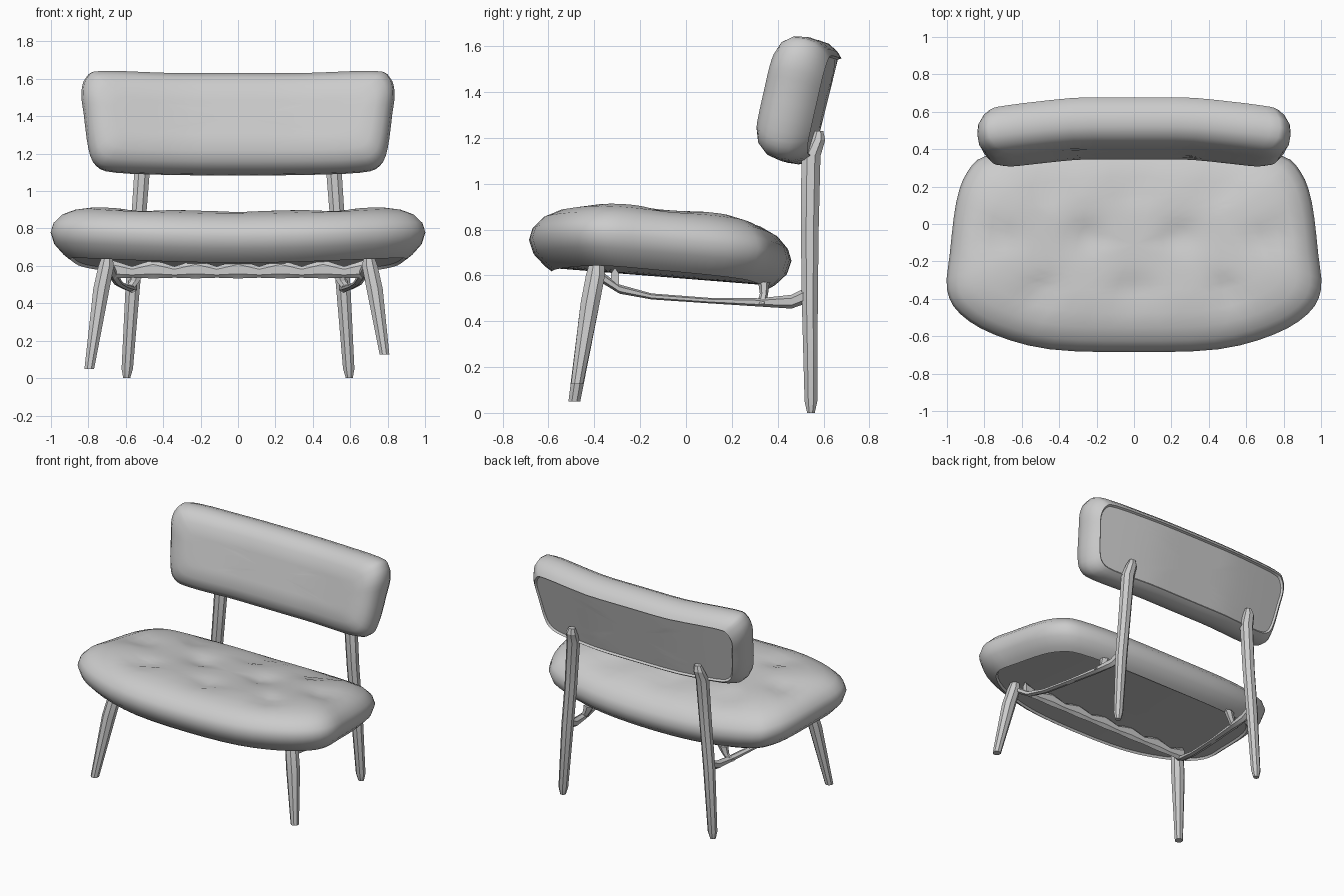
import bpy, bmesh, math
from mathutils import Vector

if "Cube" in bpy.data.objects:
    bpy.data.objects.remove(bpy.data.objects["Cube"])


def finish(bm, name, angle):
    bmesh.ops.recalc_face_normals(bm, faces=bm.faces)
    me = bpy.data.meshes.new(name)
    bm.to_mesh(me)
    bm.free()
    ob = bpy.data.objects.new(name, me)
    bpy.context.collection.objects.link(ob)
    bpy.ops.object.select_all(action='DESELECT')
    ob.select_set(True)
    bpy.context.view_layer.objects.active = ob
    bpy.ops.object.shade_smooth_by_angle(angle=math.radians(angle))
    return ob


def outline(half, k=3):
    """Mirror a half outline in x and smooth it with a closed spline."""
    pts = [Vector(p) for p in half]
    pts += [Vector((-p.x, p.y)) for p in reversed(pts[1:-1])]
    n, out = len(pts), []
    for i in range(n):
        a, b, c, d = (pts[(i + j) % n] for j in (-1, 0, 1, 2))
        for s in range(k):
            t = s / k
            out.append(0.5 * (2 * b + (c - a) * t + (2 * a - 5 * b + 4 * c - d) * t * t
                              + (3 * b - a - 3 * c + d) * t ** 3))
    return out


def cushion(name, shape, rim, place, fill=9):
    """Skin rim rings (inset, height), filling both faces to their centres."""
    ax = max(abs(p.x) for p in shape)
    ay = max(abs(p.y) for p in shape)
    rings = []
    (d0, h0), (d1, h1) = rim[0], rim[-1]
    rings += [(d0, i / fill, h0) for i in range(1, fill)]
    rings += [(d, 1, h) for d, h in rim]
    rings += [(d1, i / fill, h1) for i in range(fill - 1, 0, -1)]
    bm = bmesh.new()
    loops = [[bm.verts.new(place(p.x * (1 - d / ax) * s, p.y * (1 - d / ay) * s, h)) for p in shape]
             for d, s, h in rings]
    n = len(shape)
    for a, b in zip(loops, loops[1:]):
        for i in range(n):
            j = (i + 1) % n
            bm.faces.new((a[i], a[j], b[j], b[i]))
    for loop, h in ((loops[0], h0), (loops[-1], h1)):
        c = bm.verts.new(place(0, 0, h))
        for i in range(n):
            bm.faces.new((loop[i], loop[(i + 1) % n], c))
    return finish(bm, name, 40)


def bar(name, path, u, v, sides=8):
    """Loft a bar through (x, y, z, half_u, half_v) with sections in the u-v plane."""
    u, v = Vector(u), Vector(v)
    bm = bmesh.new()
    loops = []
    for x, y, z, a, b in path:
        ang = [2 * math.pi * (i + 0.5) / sides for i in range(sides)]
        loops.append([bm.verts.new(Vector((x, y, z)) + u * a * math.cos(t) + v * b * math.sin(t))
                      for t in ang])
    for p, q in zip(loops, loops[1:]):
        for i in range(sides):
            j = (i + 1) % sides
            bm.faces.new((p[i], p[j], q[j], q[i]))
    bm.faces.new(loops[0])
    bm.faces.new(loops[-1])
    return finish(bm, name, 25)


X, Y, Z = (1, 0, 0), (0, 1, 0), (0, 0, 1)

# Tufted seat: raised at the sides, tilted to the back
tufts = [(x, 0.2) for x in (-0.46, 0, 0.46)] + [(x, -0.07) for x in (-0.72, -0.24, 0.24, 0.72)] \
    + [(x, -0.36) for x in (-0.5, 0, 0.5)]


def seat_place(x, y, h):
    y -= 0.11
    z = 0.70 - 0.08 * y + 0.055 * x * x + h
    if h > 0.1:
        z -= sum(0.03 * math.exp(-((x - a) ** 2 + (y - b) ** 2) / 0.008) for a, b in tufts)
    return (x, y, z)


seat_half = [(0, -.575), (.45, -.56), (.75, -.48), (.93, -.37), (1, -.24), (.985, -.05), (.95, .23),
             (.89, .39), (.78, .48), (.45, .55), (0, .57)]
cushion("seat", outline(seat_half),
        [(.11, -.115), (.10, -.13), (.07, -.11), (.02, -.06), (0, 0), (.015, .05), (.06, .1),
         (.13, .135), (.21, .155), (.3, .163)], seat_place)

# Curved, leaning backrest with a recessed rear panel
lean = math.radians(14)


def back_place(x, v, h):
    bend = -0.06 * min(1.2, max(0, (abs(x) - 0.28) / 0.5)) ** 1.2
    return (x, 0.51 + bend + v * math.sin(lean) + h * math.cos(lean),
            1.363 + v * math.cos(lean) - h * math.sin(lean))


back_half = [(0, -.28), (.35, -.278), (.66, -.265), (.76, -.23), (.80, -.14), (.825, .05), (.838, .17),
             (.81, .255), (.73, .285), (.35, .272), (0, .272)]
cushion("backrest", outline(back_half),
        [(.17, -.132), (.1, -.125), (.045, -.1), (.01, -.055), (0, 0), (.005, .05), (.03, .095),
         (.055, .118), (.065, .105)], back_place, fill=6)

# Legs, side rails and rear spacers, one set per side
for s, side, foot in ((-1, "left", 0.05), (1, "right", 0.125)):
    bar("back_leg_" + side,
        [(s * .595, .545, 0, .02, .018), (s * .592, .545, .05, .033, .03), (s * .562, .54, .5, .042, .038),
         (s * .535, .54, .8, .042, .042), (s * .512, .545, 1.12, .045, .045),
         (s * .505, .575, 1.19, .04, .035), (s * .5, .58, 1.23, .025, .02)], X, Y)
    t = (foot - 0.05) / 0.59
    bar("front_leg_" + side,
        [(s * (.795 - .09 * t), -.487 + .09 * t, foot, .028, .028),
         (s * .73, -.418, .48, .047, .045), (s * .705, -.395, .6, .045, .045),
         (s * .7, -.39, .65, .03, .035)], X, Y)
    bar("side_rail_" + side,
        [(s * .69, -.38, .60, .025, .025), (s * .66, -.29, .54, .025, .02), (s * .64, -.15, .508, .025, .013),
         (s * .61, .1, .49, .025, .012), (s * .58, .32, .482, .028, .018), (s * .565, .46, .485, .028, .03),
         (s * .56, .53, .515, .025, .035)], X, Z, 6)
    bar("rear_spacer_" + side,
        [(s * .585, .33, .475, .03, .02), (s * .55, .34, .52, .028, .018), (s * .53, .34, .57, .04, .025)],
        X, Y, 6)

# Scalloped front rail under the seat
rail = [(-.68 + 1.36 * i / 24, -.31, .575 + .008 * math.cos(i * 1.57), .02,
         .04 + .01 * math.cos(i * 1.57)) for i in range(25)]
bar("front_rail", rail, Y, Z, 6)
